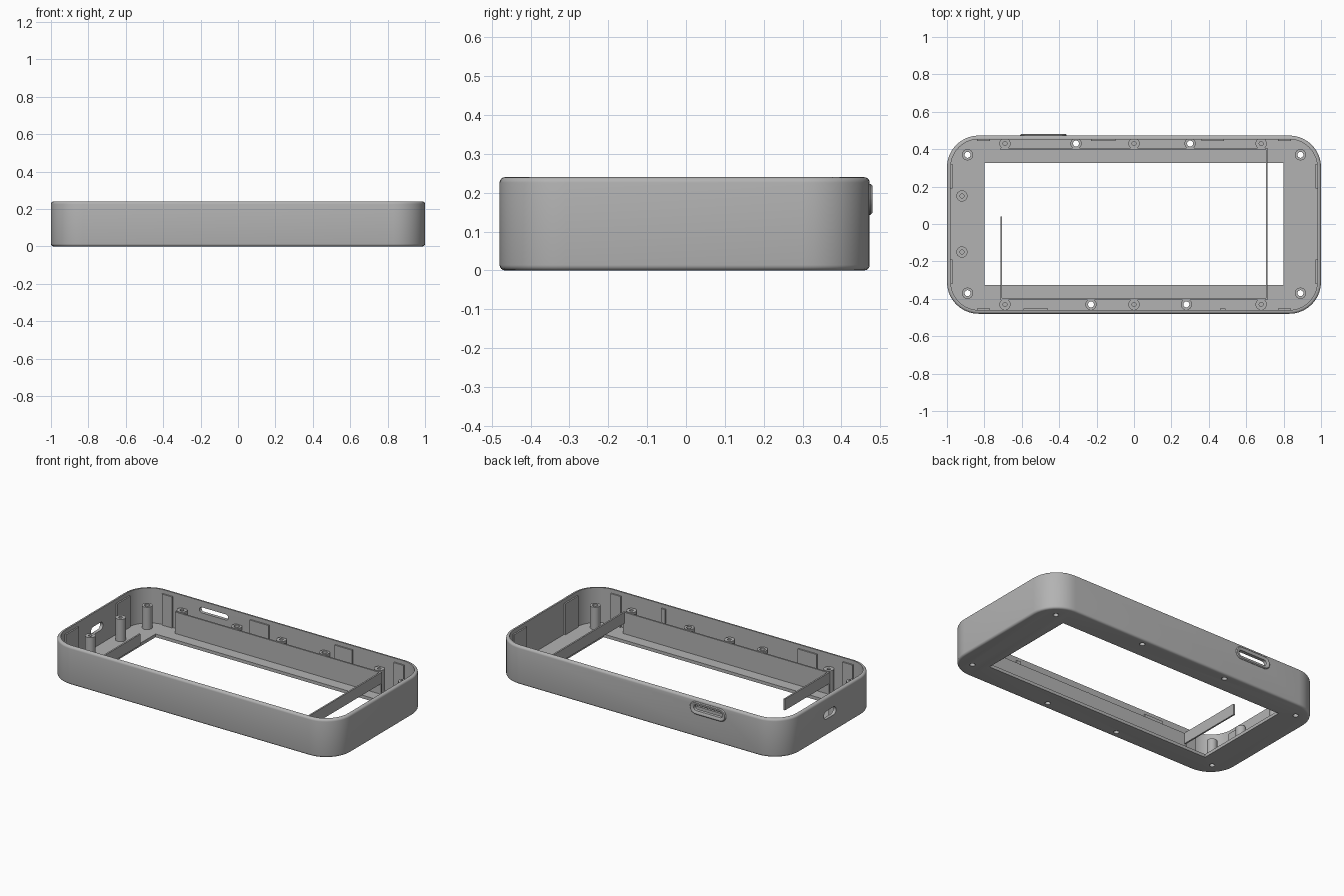
import bpy
import bmesh
from math import pi, cos, sin, radians
from mathutils import Vector, Matrix

cube = bpy.data.objects.get("Cube")
if cube:
    bpy.data.objects.remove(cube, do_unlink=True)

grey = bpy.data.materials.new("plain grey")
grey.use_nodes = True
COLOR = (0.45, 0.45, 0.45, 1)
grey.diffuse_color = COLOR
bsdf = next(n for n in grey.node_tree.nodes if n.type == "BSDF_PRINCIPLED")
bsdf.inputs["Base Color"].default_value = COLOR
bsdf.inputs["Roughness"].default_value = 0.6

YC, HX, HY, HEIGHT = -0.0035, 1.0, 0.4765, 0.24
FLOOR, WALL, RAIL_TOP = 0.02, 0.02, 0.155


def finish(name, bm):
    """Turn a bmesh into a smooth-shaded grey object."""
    bmesh.ops.recalc_face_normals(bm, faces=bm.faces)
    mesh = bpy.data.meshes.new(name)
    bm.to_mesh(mesh)
    bm.free()
    mesh.materials.append(grey)
    obj = bpy.data.objects.new(name, mesh)
    bpy.context.collection.objects.link(obj)
    return obj


def smooth(obj):
    bpy.ops.object.select_all(action="DESELECT")
    obj.select_set(True)
    bpy.context.view_layer.objects.active = obj
    bpy.ops.object.shade_smooth_by_angle(angle=radians(35))


def rounded_rect(hx, hy, r, steps=10):
    """Points around a rectangle with rounded corners."""
    pts = []
    for k, (sx, sy) in enumerate([(1, 1), (-1, 1), (-1, -1), (1, -1)]):
        for i in range(steps + 1):
            a = (k + i / steps) * pi / 2
            pts.append((sx * (hx - r) + r * cos(a), sy * (hy - r) + r * sin(a)))
    return pts


def loft(name, rings, matrix=Matrix(), closed=False):
    """Skin equal-length 3D rings; cap the ends, or join last to first."""
    bm = bmesh.new()
    loops = [[bm.verts.new(matrix @ Vector(p)) for p in ring] for ring in rings]
    pairs = list(zip(loops, loops[1:]))
    if closed:
        pairs.append((loops[-1], loops[0]))
    else:
        bm.faces.new(loops[0])
        bm.faces.new(loops[-1])
    for a, b in pairs:
        for i in range(len(a)):
            j = (i + 1) % len(a)
            bm.faces.new((a[i], a[j], b[j], b[i]))
    return finish(name, bm)


def box(name, x0, x1, y0, y1, z0, z1):
    bm = bmesh.new()
    bmesh.ops.create_cube(bm, size=1)
    for v in bm.verts:
        v.co = ((x0 + x1) / 2 + v.co.x * (x1 - x0),
                (y0 + y1) / 2 + v.co.y * (y1 - y0),
                (z0 + z1) / 2 + v.co.z * (z1 - z0))
    return finish(name, bm)


def capsule(w, h, depth):
    r = h / 2 - 0.0005
    return [(x, y, depth) for x, y in rounded_rect(w / 2, h / 2, r, 6)]


def circle(r, z, sides=24):
    return [(r * cos(i * 2 * pi / sides), r * sin(i * 2 * pi / sides), z) for i in range(sides)]


# Tray shell: outer skin up, over the lip and down to the floor
def shell_ring(inset, z):
    return [(x, y + YC, z) for x, y in rounded_rect(HX - inset, HY - inset, 0.17 - inset)]


E = 0.014
rings = [shell_ring(E - E * sin(a), E - E * cos(a)) for a in (i * pi / 8 for i in range(5))]
rings += [shell_ring(E - E * cos(a), HEIGHT - E + E * sin(a)) for a in (i * pi / 8 for i in range(5))]
rings += [shell_ring(WALL, HEIGHT), shell_ring(WALL, FLOOR)]
shell = loft("tray_shell", rings)

# Cutters for the window, the screw holes and the two wall openings
THROUGH = [(sx * 0.89, sy * 0.37) for sx in (-1, 1) for sy in (-1, 1)]
THROUGH += [(-0.31, 0.43), (0.30, 0.43), (-0.23, -0.43), (0.28, -0.43)]
BLIND = [(x, sy * 0.43) for x in (-0.69, 0, 0.68) for sy in (-1, 1)]
BLIND += [(-0.92, 0.15), (-0.92, -0.15)]

# Local x, y, z of a capsule become wall length, height, outward
back_slot = Matrix(((-1, 0, 0, -0.485), (0, 0, 1, 0.47), (0, 1, 0, 0.183), (0, 0, 0, 1)))
side_port = Matrix(((0, 0, -1, -0.99), (1, 0, 0, 0), (0, 1, 0, 0.13), (0, 0, 0, 1)))
cutters = [box("window_cutter", -0.8, 0.8, -0.325, 0.325, -0.1, 0.1)]
for x, y in THROUGH:
    cutters.append(loft("hole_cutter", [circle(0.016, -0.1), circle(0.016, 0.1)],
                        Matrix.Translation((x, y, 0))))
cutters.append(loft("slot_cutter", [capsule(0.2, 0.035, -0.1), capsule(0.2, 0.035, 0.1)], back_slot))
cutters.append(loft("port_cutter", [capsule(0.12, 0.05, -0.1), capsule(0.12, 0.05, 0.1)], side_port))
for c in cutters:
    c.hide_render = True
    mod = shell.modifiers.new("cut", "BOOLEAN")
    mod.operation, mod.solver, mod.object = "DIFFERENCE", "EXACT", c
bpy.context.view_layer.update()
cut_mesh = bpy.data.meshes.new_from_object(shell.evaluated_get(bpy.context.evaluated_depsgraph_get()))
shell.modifiers.clear()
shell.data = cut_mesh
for c in cutters:
    bpy.data.objects.remove(c, do_unlink=True)
smooth(shell)

# Raised rim around the back slot
rim = loft("slot_rim", [capsule(0.25, 0.08, 0), capsule(0.25, 0.08, 0.005), capsule(0.24, 0.07, 0.01),
                        capsule(0.222, 0.055, 0.01), capsule(0.2, 0.035, 0.004), capsule(0.2, 0.035, 0)],
           back_slot, closed=True)
smooth(rim)

# Screw bosses
for name, places, hole in (("through_boss", THROUGH, 0.016), ("blind_boss", BLIND, 0.011)):
    for x, y in places:
        boss = loft(name, [circle(0.03, FLOOR - 0.005), circle(0.03, 0.16),
                           circle(hole, 0.16), circle(hole, FLOOR - 0.005)],
                    Matrix.Translation((x, y, 0)), closed=True)
        smooth(boss)

# Inner rails: two long ones on the floor, two arms raised over the window
T = 0.005
for name, y in (("front_rail", -0.4), ("back_rail", 0.4)):
    box(name, -0.71 - T, 0.71 + T, y - T, y + T, FLOOR - 0.005, RAIL_TOP)
box("left_arm", 0.71 - T, 0.71 + T, -0.4, 0.4, 0.085, RAIL_TOP)
box("right_arm", -0.71 - T, -0.71 + T, -0.4, 0.04, 0.085, RAIL_TOP)

# Thin pads on the inside of the walls
PAD_TOP, PAD = 0.215, 0.009
y_back, y_front = YC + HY - WALL, YC - HY + WALL
for x0, x1 in ((-0.84, -0.77), (-0.23, -0.10), (0.36, 0.48), (0.77, 0.84)):
    box("back_pad", x0, x1, y_back - PAD, y_back + 0.005, FLOOR - 0.005, PAD_TOP)
for x0, x1 in ((-0.84, -0.77), (-0.59, -0.46), (0.46, 0.49), (0.77, 0.84)):
    box("front_pad", x0, x1, y_front - 0.005, y_front + PAD, FLOOR - 0.005, PAD_TOP)
for side in (-1, 1):
    xs = sorted((side * (HX - WALL - PAD), side * (HX - WALL + 0.005)))
    for y0, y1 in ((-0.32, -0.19), (0.19, 0.32)):
        box("side_pad", xs[0], xs[1], y0, y1, FLOOR - 0.005, PAD_TOP)
